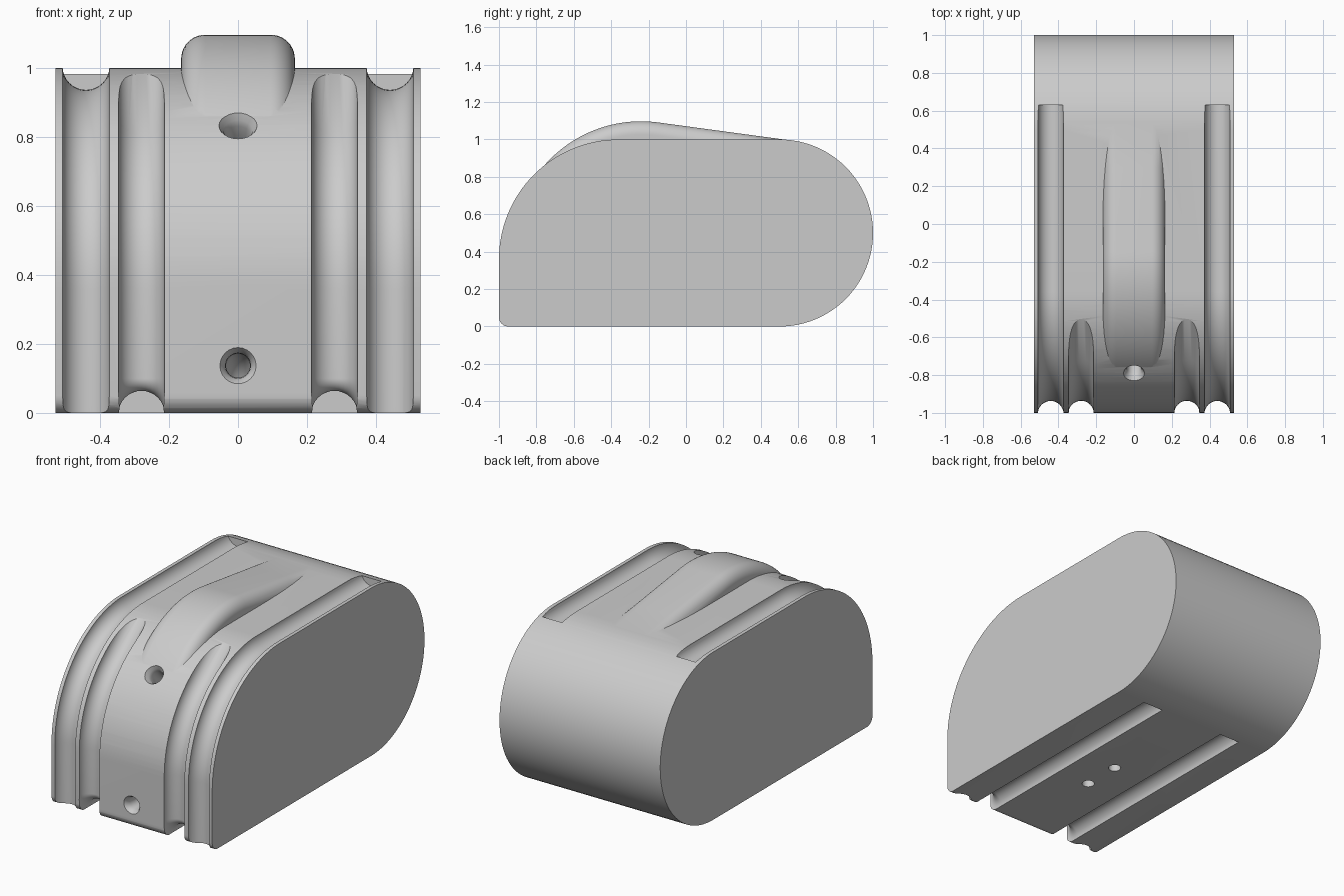
import bpy
import bmesh
from math import sin, cos, pi, radians
from mathutils import Vector

HALF_WIDTH = 0.53

cube = bpy.data.objects.get("Cube")
if cube:
    bpy.data.objects.remove(cube, do_unlink=True)

grey = bpy.data.materials.new("light grey")
grey.use_nodes = True
colour = (0.6, 0.6, 0.6, 1)
grey.diffuse_color = colour
grey.node_tree.nodes["Principled BSDF"].inputs["Base Color"].default_value = colour


def arc(cy, cz, r, start, end, steps):
    """Points on an arc in the side plane, angles in degrees from +y."""
    angles = [radians(start + (end - start) * i / steps) for i in range(steps + 1)]
    return [Vector((cy + r * cos(a), cz + r * sin(a))) for a in angles]


def points(*pairs):
    return [Vector(p) for p in pairs]


def finish(name, bm):
    bmesh.ops.recalc_face_normals(bm, faces=bm.faces)
    mesh = bpy.data.meshes.new(name)
    bm.to_mesh(mesh)
    bm.free()
    mesh.materials.append(grey)
    obj = bpy.data.objects.new(name, mesh)
    bpy.context.collection.objects.link(obj)
    return obj


def sweep(name, section, path, x=0.0, scales=None):
    """Carry a closed (across, outward) section along a (y, z) path."""
    bm = bmesh.new()
    rings = []
    for i, p in enumerate(path):
        t = (path[min(i + 1, len(path) - 1)] - path[max(i - 1, 0)]).normalized()
        n = Vector((t.y, -t.x))
        s = scales[i] if scales else 1
        rings.append([bm.verts.new((x + a * s, p.x + n.x * b * s, p.y + n.y * b * s))
                      for a, b in section])
    count = len(section)
    for r0, r1 in zip(rings, rings[1:]):
        for k in range(count):
            j = (k + 1) % count
            bm.faces.new((r0[k], r0[j], r1[j], r1[k]))
    bm.faces.new(rings[0])
    bm.faces.new(rings[-1])
    return finish(name, bm)


def combine(target, other, operation):
    mod = target.modifiers.new(operation.lower(), "BOOLEAN")
    mod.operation = operation
    mod.solver = "EXACT"
    mod.object = other
    bpy.context.view_layer.objects.active = target
    bpy.ops.object.modifier_apply(modifier=mod.name)
    bpy.data.objects.remove(other, do_unlink=True)


def circle(r, steps=32):
    return [tuple(p) for p in arc(0, 0, r, 0, 360, steps)[:-1]]


# Body: side outline extruded across the width
outline = (arc(0.5, 0.5, 0.5, -90, 90, 48)
           + arc(-0.36, 0.36, 0.64, 90, 180, 32)
           + arc(-0.95, 0.05, 0.05, 180, 270, 8))
bm = bmesh.new()
side = bm.faces.new([bm.verts.new((-HALF_WIDTH, p.x, p.y)) for p in outline])
grown = bmesh.ops.extrude_face_region(bm, geom=[side], use_keep_orig=True)
new_verts = [v for v in grown["geom"] if isinstance(v, bmesh.types.BMVert)]
bmesh.ops.translate(bm, verts=new_verts, vec=(2 * HALF_WIDTH, 0, 0))
body = finish("body", bm)

# Raised thumb ridge with rounded shoulders, sinking into the body at both ends
half, r = 0.165, 0.07
shoulder = [tuple(p) for p in arc(half - r, -r, r, 0, 90, 10)]
section = ([(half, -0.2)] + shoulder
           + [(-a, b) for a, b in reversed(shoulder)] + [(-half, -0.2)])
ridge_path = points((0.56, 0.995), (0.3, 1.03)) + arc(-0.24, 0.411, 0.686, 82.3, 166, 40)
combine(body, sweep("ridge", section, ridge_path), "UNION")

# Outer grooves over the top and down the front; inner grooves under and up the front
outer_path = points((0.63, 1.005)) + arc(-0.36, 0.36, 0.645, 90, 180, 32) + points((-1.005, -0.2))
leave = radians(128.7)
tangent = Vector((sin(leave), -cos(leave)))
front_arc = arc(-0.36, 0.36, 0.643, 180, 128.7, 20)
inner_path = (points((0.5, -0.003)) + arc(-0.9, 0.1, 0.103, 270, 180, 12)
              + front_arc + [front_arc[-1] + tangent * 0.5])
for sign in (-1, 1):
    combine(body, sweep("outer_groove", circle(0.068), outer_path, sign * 0.441), "DIFFERENCE")
    combine(body, sweep("inner_groove", circle(0.067), inner_path, sign * 0.28), "DIFFERENCE")

# Cord holes: flared mouths on the front, bending down through the base
lower = (points((-1.02, 0.137), (-1, 0.137), (-0.985, 0.137), (-0.965, 0.137), (-0.93, 0.137))
         + arc(-0.5, 0.037, 0.1, 90, 0, 12) + points((-0.4, -0.1)))
start, bend, end = points((-0.785, 0.83), (-0.17, 0.22), (-0.17, 0))
inward = (bend - start).normalized()
upper = [start + inward * d for d in (-0.03, 0, 0.015, 0.035, 0.07)]
upper += points((-0.4, 0.448)) + arc(-0.37, 0.278, 0.2, 45, 0, 10) + points((-0.17, -0.1))
for path in (lower, upper):
    flare = [1.9, 1.5, 1.2, 1.05] + [1] * (len(path) - 4)
    combine(body, sweep("cord_hole", circle(0.035, 24), path, 0, flare), "DIFFERENCE")

# Smooth shading with crisp rims
bpy.ops.object.select_all(action="DESELECT")
body.select_set(True)
bpy.context.view_layer.objects.active = body
bpy.ops.object.shade_smooth_by_angle(angle=radians(30))
